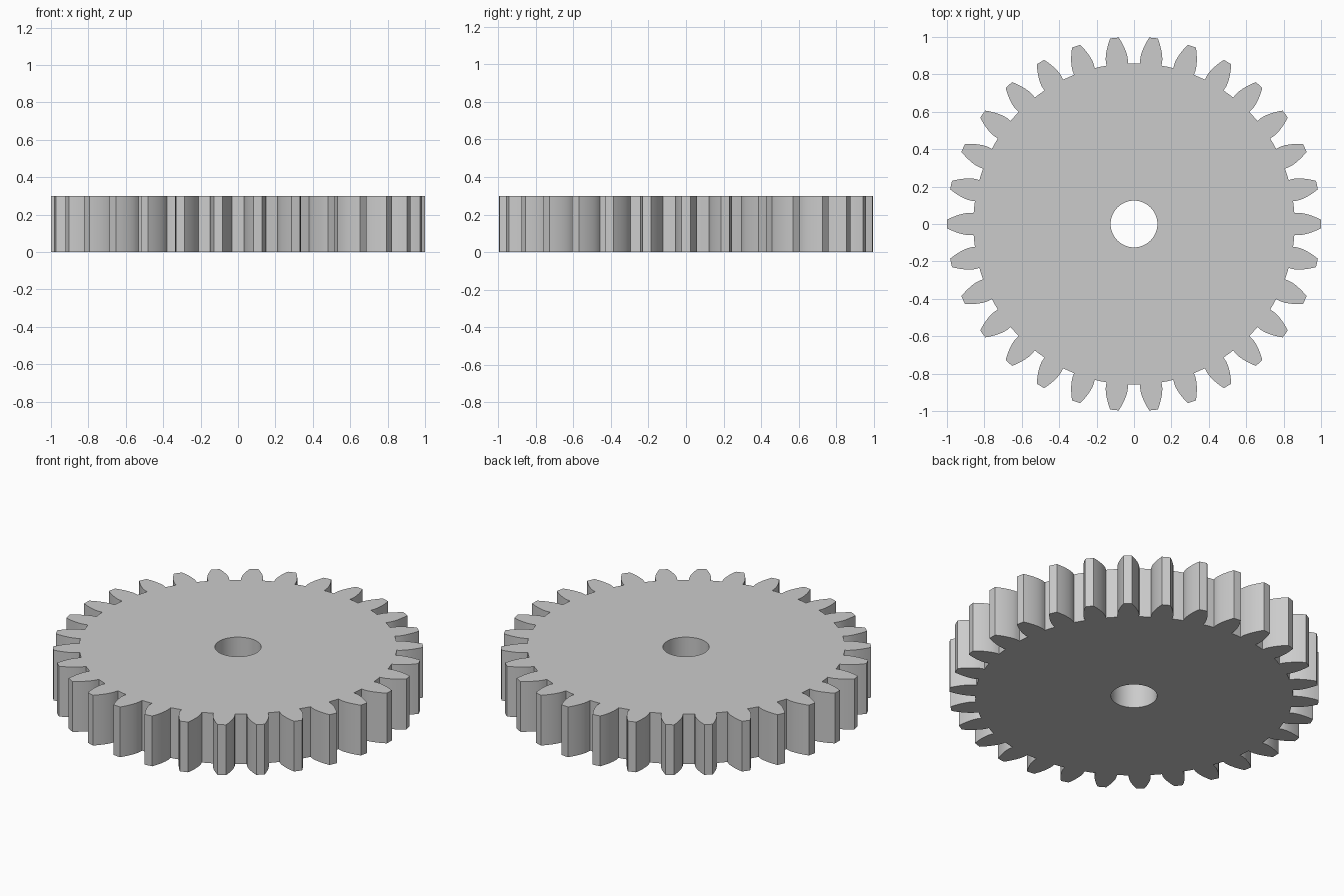
import bpy, bmesh, math

if "Cube" in bpy.data.objects:
    bpy.data.objects.remove(bpy.data.objects["Cube"])

TEETH, HEIGHT, BORE = 30, 0.30, 0.125
MODULE = 2 / (TEETH + 2)
PITCH_R = MODULE * TEETH / 2
TIP_R, ROOT_R = 1.0, PITCH_R - 1.25 * MODULE
BASE_R = PITCH_R * math.cos(math.radians(20))
STEPS = 8


def involute(r):
    a = math.acos(min(1, BASE_R / r))
    return math.tan(a) - a


def half_angle(r):
    # half the tooth's angular width at radius r
    return math.pi / (2 * TEETH) + involute(PITCH_R) - involute(max(r, BASE_R))


def polar(r, a):
    return (r * math.cos(a), r * math.sin(a), 0)


# One tooth flank from root to tip
radii = [ROOT_R] + [BASE_R + (TIP_R - BASE_R) * i / STEPS for i in range(STEPS + 1)]
flank = [(r, half_angle(r)) for r in radii]

# Toothed outline
outline = []
for t in range(TEETH):
    c = 2 * math.pi * t / TEETH
    outline += [polar(r, c - a) for r, a in flank]
    outline.append(polar(TIP_R, c))
    outline += [polar(r, c + a) for r, a in reversed(flank)]
    outline.append(polar(ROOT_R, c + math.pi / TEETH))
bore = [polar(BORE, 2 * math.pi * i / 64) for i in range(64)]

# Fill between outline and bore, then extrude to thickness
bm = bmesh.new()
edges = []
for loop in (outline, bore):
    vs = [bm.verts.new(p) for p in loop]
    edges += [bm.edges.new((vs[i - 1], vs[i])) for i in range(len(vs))]
bmesh.ops.triangle_fill(bm, edges=edges, use_beauty=True, normal=(0, 0, 1))
ext = bmesh.ops.extrude_face_region(bm, geom=bm.faces[:], use_keep_orig=True)
top = [g for g in ext["geom"] if isinstance(g, bmesh.types.BMVert)]
bmesh.ops.translate(bm, verts=top, vec=(0, 0, HEIGHT))
bmesh.ops.recalc_face_normals(bm, faces=bm.faces[:])

mesh = bpy.data.meshes.new("spur_gear")
bm.to_mesh(mesh)
bm.free()
gear = bpy.data.objects.new("spur_gear", mesh)
bpy.context.collection.objects.link(gear)

# Smooth flanks and bore, crisp corners
bpy.context.view_layer.objects.active = gear
gear.select_set(True)
bpy.ops.object.shade_smooth_by_angle(angle=math.radians(20))
